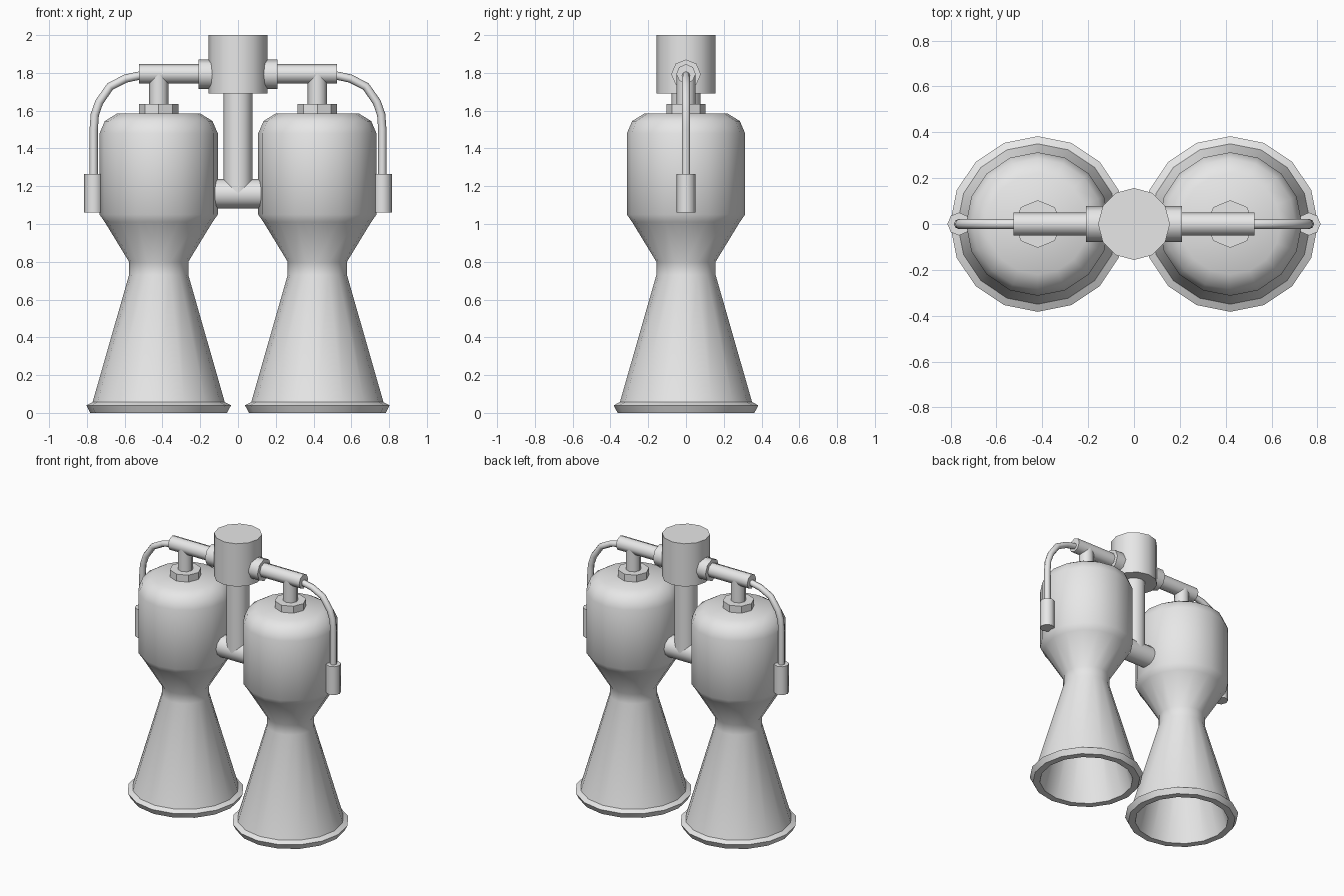
import bpy
import bmesh
import math
from mathutils import Matrix, Vector

default = bpy.data.objects.get("Cube")
if default:
    bpy.data.objects.remove(default, do_unlink=True)

metal = bpy.data.materials.new("light_grey_metal")
metal.use_nodes = True
metal.diffuse_color = (0.8, 0.8, 0.8, 1)
metal.node_tree.nodes["Principled BSDF"].inputs["Base Color"].default_value = (0.8, 0.8, 0.8, 1)


def finish(obj, angle):
    """Assign the metal and shade smooth up to the given angle."""
    obj.data.materials.clear()
    obj.data.materials.append(metal)
    bpy.ops.object.select_all(action="DESELECT")
    obj.select_set(True)
    bpy.context.view_layer.objects.active = obj
    bpy.ops.object.shade_smooth_by_angle(angle=math.radians(angle))
    return obj


def add_mesh(name, bm, angle):
    bmesh.ops.recalc_face_normals(bm, faces=bm.faces)
    mesh = bpy.data.meshes.new(name)
    bm.to_mesh(mesh)
    bm.free()
    obj = bpy.data.objects.new(name, mesh)
    bpy.context.collection.objects.link(obj)
    return finish(obj, angle)


def lathe(name, profile, x, sides, angle=40):
    """Revolve a (radius, height) profile about a vertical axis at x."""
    bm = bmesh.new()
    verts = [bm.verts.new((r, 0, z)) for r, z in profile]
    edges = [bm.edges.new(pair) for pair in zip(verts, verts[1:])]
    bmesh.ops.spin(bm, geom=verts + edges, cent=(0, 0, 0), axis=(0, 0, 1),
                   angle=math.tau, steps=sides, use_merge=True)
    bmesh.ops.remove_doubles(bm, verts=bm.verts, dist=0.0005)
    bmesh.ops.translate(bm, verts=bm.verts, vec=(x, 0, 0))
    return add_mesh(name, bm, angle)


def rod(name, start, end, radius, sides, angle=50):
    """Capped straight cylinder between two points, with a corner facing +x or +z."""
    start, end = Vector(start), Vector(end)
    along = end - start
    bm = bmesh.new()
    bmesh.ops.create_cone(bm, cap_ends=True, segments=sides, radius1=radius,
                          radius2=radius, depth=along.length)
    turn = Matrix.Rotation(math.pi / 2, 4, "Y") if abs(along.x) > abs(along.z) else Matrix()
    bmesh.ops.transform(bm, verts=bm.verts,
                        matrix=Matrix.Translation((start + end) / 2) @ turn)
    return add_mesh(name, bm, angle)


def hose(name, points, radius):
    """Bent round tube through the points."""
    curve = bpy.data.curves.new(name, "CURVE")
    curve.dimensions = "3D"
    curve.bevel_depth = radius
    curve.bevel_resolution = 2
    curve.use_fill_caps = True
    spline = curve.splines.new("POLY")
    spline.points.add(len(points) - 1)
    for point, co in zip(spline.points, points):
        point.co = (*co, 1)
    obj = bpy.data.objects.new(name, curve)
    bpy.context.collection.objects.link(obj)
    bpy.ops.object.select_all(action="DESELECT")
    obj.select_set(True)
    bpy.context.view_layer.objects.active = obj
    bpy.ops.object.convert(target="MESH")
    return finish(bpy.context.view_layer.objects.active, 50)


# Hollow bell, rolled lip, throat and rounded chamber
ENGINE = [
    (0, 0.77), (0.13, 0.73), (0.315, 0.0), (0.362, 0.0), (0.383, 0.04),
    (0.35, 0.057), (0.157, 0.73), (0.157, 0.8), (0.285, 1.01), (0.313, 1.05),
    (0.313, 1.48), (0.285, 1.545), (0.22, 1.585), (0, 1.585),
]
HOSE = [(0.5, 1.787), (0.53, 1.784), (0.595, 1.77), (0.677, 1.728),
        (0.735, 1.645), (0.758, 1.58), (0.764, 1.5), (0.764, 1.2)]
AXIS = 0.42

# Central pump and shared feed line
rod("pump_housing", (0, 0, 1.69), (0, 0, 2), 0.157, 12)
rod("feed_column", (0, 0, 1.16), (0, 0, 1.7), 0.077, 12)
rod("cross_feed", (-0.13, 0, 1.16), (0.13, 0, 1.16), 0.077, 12)

# Engines with their plumbing, one per side
for side, s in (("left", 1), ("right", -1)):
    x = s * AXIS
    lathe(side + "_engine", ENGINE, x, 16)
    rod(side + "_collar", (x, 0, 1.575), (x, 0, 1.635), 0.104, 8, 30)
    rod(side + "_neck", (x, 0, 1.6), (x, 0, 1.795), 0.051, 8)
    rod(side + "_supply_pipe", (s * 0.1, 0, 1.795), (s * 0.525, 0, 1.795), 0.051, 8)
    rod(side + "_pump_boss", (s * 0.1, 0, 1.793), (s * 0.21, 0, 1.793), 0.078, 8)
    hose(side + "_hose", [(s * px, 0, pz) for px, pz in HOSE], 0.022)
    rod(side + "_valve", (s * 0.764, 0, 1.06), (s * 0.764, 0, 1.265), 0.05, 8)
